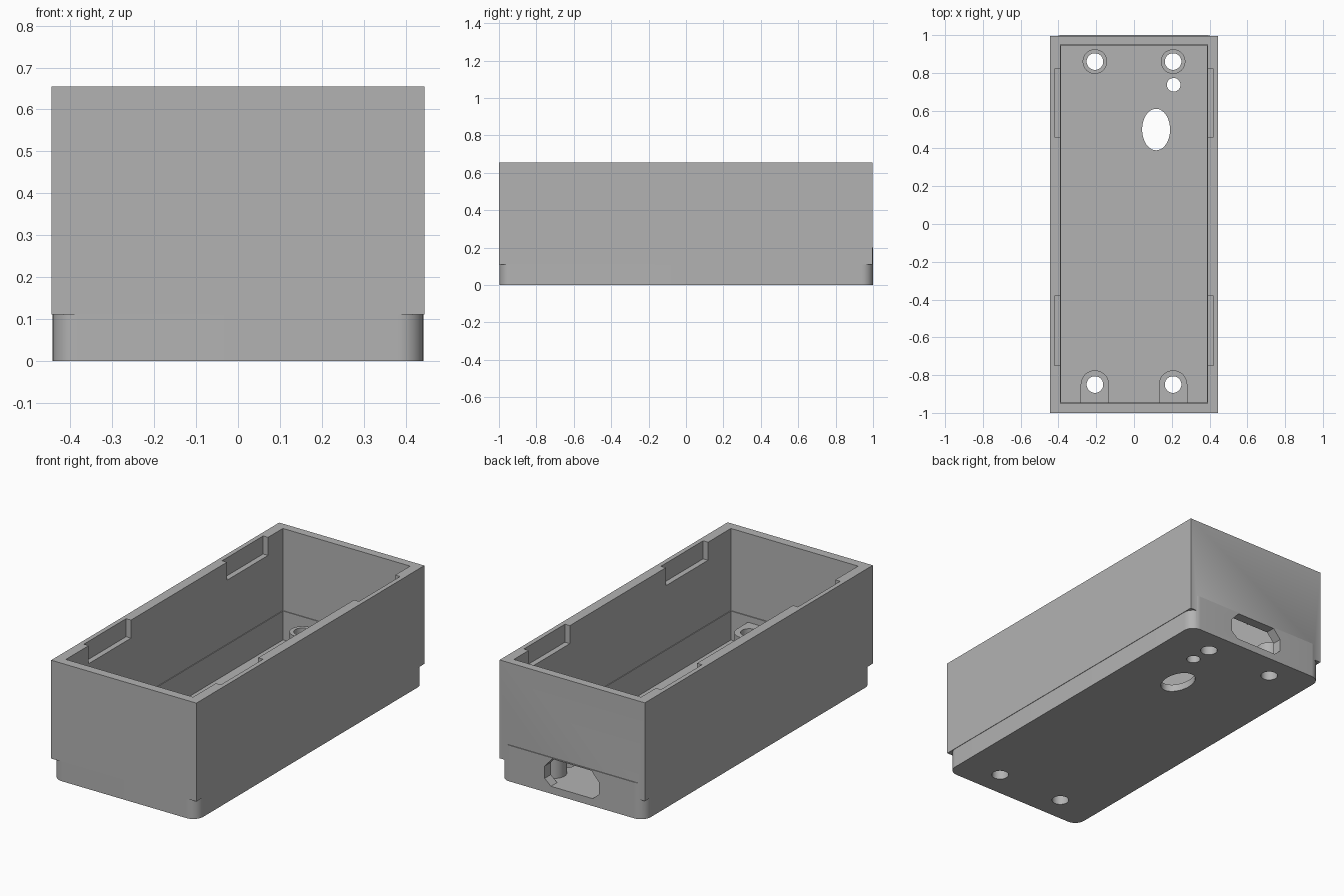
import bpy, bmesh, math

cube = bpy.data.objects.get("Cube")
if cube:
    bpy.data.objects.remove(cube)

grey = bpy.data.materials.new("plain grey")
grey.use_nodes = True
colour = (0.45, 0.45, 0.45, 1)
grey.diffuse_color = colour
grey.node_tree.nodes["Principled BSDF"].inputs["Base Color"].default_value = colour


def prism(name, outline, low, high, upright=True):
    """Extrude an outline along z, or along y when not upright."""
    bm = bmesh.new()
    place = (lambda a, b: (a, b, low)) if upright else (lambda a, b: (a, low, b))
    face = bm.faces.new([bm.verts.new(place(a, b)) for a, b in outline])
    new = bmesh.ops.extrude_face_region(bm, geom=[face])["geom"]
    move = (0, 0, high - low) if upright else (0, high - low, 0)
    bmesh.ops.translate(bm, vec=move, verts=[v for v in new if isinstance(v, bmesh.types.BMVert)])
    bmesh.ops.recalc_face_normals(bm, faces=bm.faces)
    mesh = bpy.data.meshes.new(name)
    bm.to_mesh(mesh)
    bm.free()
    mesh.materials.append(grey)
    obj = bpy.data.objects.new(name, mesh)
    bpy.context.collection.objects.link(obj)
    return obj


def arc(cx, cy, rx, ry, start=0, end=360, steps=40):
    count = steps if end - start == 360 else steps + 1
    angles = [math.radians(start + (end - start) * i / steps) for i in range(count)]
    return [(cx + rx * math.cos(a), cy + ry * math.sin(a)) for a in angles]


def rect(x0, x1, y0, y1):
    return [(x0, y0), (x1, y0), (x1, y1), (x0, y1)]


def rounded_rect(x0, x1, y0, y1, r):
    corners = [(x1 - r, y1 - r), (x0 + r, y1 - r), (x0 + r, y0 + r), (x1 - r, y0 + r)]
    return [p for i, (x, y) in enumerate(corners)
            for p in arc(x, y, r, r, 90 * i, 90 * i + 90, 10)]


def combine(target, tool, operation):
    """Apply a boolean and remove the tool."""
    mod = target.modifiers.new(tool.name, 'BOOLEAN')
    mod.object, mod.operation, mod.solver = tool, operation, 'EXACT'
    bpy.context.view_layer.objects.active = target
    bpy.ops.object.modifier_apply(modifier=mod.name)
    bpy.data.objects.remove(tool)


# Upper walls: a square-cornered frame
body = prism("enclosure", rect(-0.445, 0.445, -1, 0.996), 0.11, 0.655)
combine(body, prism("frame_cavity", rect(-0.39, 0.39, -0.95, 0.95), 0, 1), 'DIFFERENCE')

# Lower tray: rounded corners and a floor
tray = prism("tray", rounded_rect(-0.4425, 0.4425, -0.997, 1, 0.06), 0, 0.2)
combine(tray, prism("tray_cavity", rect(-0.386, 0.386, -0.945, 0.946), 0.04, 1), 'DIFFERENCE')
combine(body, tray, 'UNION')

# Clip pockets along the rims of both long walls
for side in (-1, 1):
    for y0, y1 in ((-0.75, -0.38), (0.46, 0.82)):
        x0, x1 = sorted((side * 0.35, side * 0.42))
        combine(body, prism("clip_pocket", rect(x0, x1, y0, y1), 0.555, 1), 'DIFFERENCE')

# Cable opening in the back wall, an octagon with a wider top chamfer
half = [(0.128, 0.041), (0.166, 0.075), (0.166, 0.143), (0.12, 0.194)]
opening = half + [(-x, z) for x, z in reversed(half)]
combine(body, prism("cable_opening", opening, 0.9, 1.1, upright=False), 'DIFFERENCE')

# Screw bosses: round at the back, joined to the wall at the front
for x in (-0.207, 0.207):
    combine(body, prism("back_boss", arc(x, 0.86, 0.065, 0.065), 0.02, 0.166), 'UNION')
    outline = arc(x, -0.85, 0.075, 0.075, 0, 180) + [(x - 0.075, -0.97), (x + 0.075, -0.97)]
    combine(body, prism("front_boss", outline, 0.02, 0.166), 'UNION')

# Holes through the floor: four screws, a small round one and an oval
holes = [(x, y, 0.044, 0.044) for x in (-0.207, 0.207) for y in (-0.85, 0.86)]
holes += [(0.21, 0.737, 0.036, 0.036), (0.117, 0.5, 0.074, 0.11)]
for hole in holes:
    combine(body, prism("floor_hole", arc(*hole), -0.1, 0.3), 'DIFFERENCE')

# Smooth the round surfaces only
bpy.ops.object.select_all(action='DESELECT')
body.select_set(True)
bpy.context.view_layer.objects.active = body
bpy.ops.object.shade_smooth_by_angle(angle=math.radians(25))
